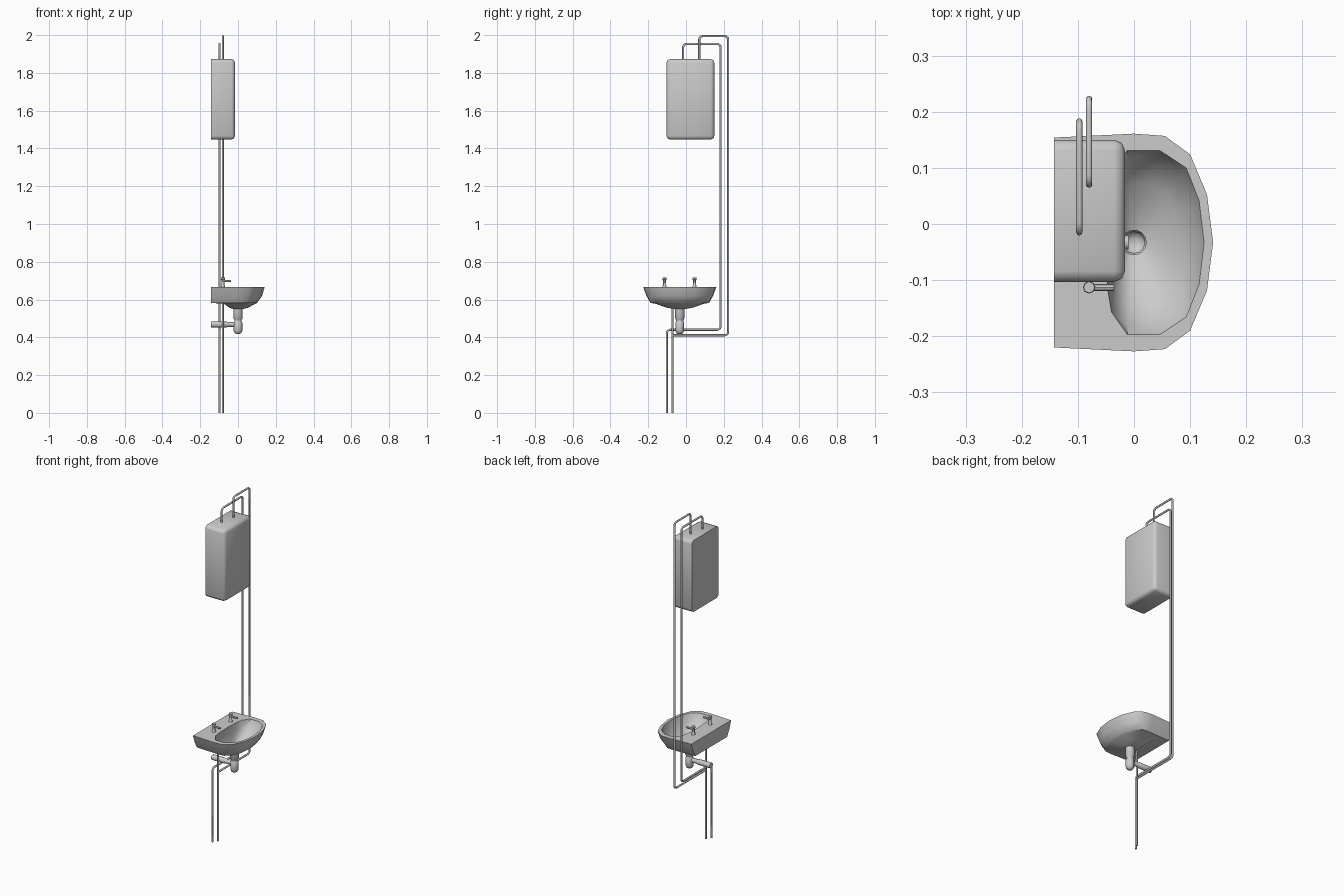
import bpy, bmesh, math
from mathutils import Vector, Matrix

if "Cube" in bpy.data.objects:
    bpy.data.objects.remove(bpy.data.objects["Cube"])

CY = -0.033  # symmetry line of the basin


def finish(bm, name, angle=40):
    bmesh.ops.remove_doubles(bm, verts=bm.verts, dist=1e-5)
    bmesh.ops.recalc_face_normals(bm, faces=bm.faces)
    me = bpy.data.meshes.new(name)
    bm.to_mesh(me)
    bm.free()
    ob = bpy.data.objects.new(name, me)
    bpy.context.collection.objects.link(ob)
    bpy.ops.object.select_all(action='DESELECT')
    ob.select_set(True)
    bpy.context.view_layer.objects.active = ob
    bpy.ops.object.shade_smooth_by_angle(angle=math.radians(angle))
    return ob


def bridge(bm, rings):
    rows = [[bm.verts.new(p) for p in r] for r in rings]
    n = len(rows[0])
    for a, b in zip(rows, rows[1:]):
        for i in range(n):
            j = (i + 1) % n
            bm.faces.new((a[i], a[j], b[j], b[i]))
    return rows


def lathe(name, profile, origin, rot=Matrix(), n=10, cap_start=True):
    # profile of (radius, height) turned around the local z axis
    bm = bmesh.new()
    rows = bridge(bm, [[Vector(origin) + rot @ Vector((r * math.cos(math.tau * k / n),
                  r * math.sin(math.tau * k / n), z)) for k in range(n)] for r, z in profile])
    if cap_start:
        bm.faces.new(rows[0])
    bm.faces.new(rows[-1])
    return finish(bm, name)


def pipe(name, pts, radius=0.0055, bend=0.018):
    # poly path with rounded corners, swept with a round section
    pts = [Vector(p) for p in pts]
    path = [pts[0]]
    for a, b, c in zip(pts, pts[1:], pts[2:]):
        p, q = b + (a - b).normalized() * bend, b + (c - b).normalized() * bend
        for k in range(5):
            t = math.pi / 2 * k / 4
            path.append(p + q - b + (b - q) * math.sin(t) + (b - p) * math.cos(t))
        # arc runs from p to q around the centre p + q - b
        arc = path[-5:]
        if (arc[0] - p).length > (arc[-1] - p).length:
            path[-5:] = arc[::-1]
    path.append(pts[-1])
    cu = bpy.data.curves.new(name, 'CURVE')
    cu.dimensions = '3D'
    cu.bevel_depth = radius
    cu.bevel_resolution = 2
    cu.use_fill_caps = True
    sp = cu.splines.new('POLY')
    sp.points.add(len(path) - 1)
    for s, p in zip(sp.points, path):
        s.co = (*p, 1)
    ob = bpy.data.objects.new(name, cu)
    bpy.context.collection.objects.link(ob)
    bpy.ops.object.select_all(action='DESELECT')
    ob.select_set(True)
    bpy.context.view_layer.objects.active = ob
    bpy.ops.object.convert(target='MESH')
    bpy.ops.object.shade_smooth_by_angle(angle=math.radians(50))


# Basin: half outlines, mirrored about the symmetry line
outer = [(.141, 0), (.13, .086), (.1, .157), (.055, .19), (0, .194),
         (-.143, .187), (-.143, .083), (-.143, 0)]
inner = [(.125, 0), (.116, .075), (.093, .133), (.046, .164), (-.012, .164),
         (-.04, .124), (-.047, .083), (-.05, 0)]


def ring(half, z, sx=1, sy=1, back=None):
    pts = [(back if back is not None and i > 4 else x * sx, y * sy)
           for i, (x, y) in enumerate(half)]
    pts += [(x, -y) for x, y in pts[-2:0:-1]]
    return [(x, y + CY, z) for x, y in pts]


drain = [(.022 * math.cos(math.pi * k / 7), .022 * math.sin(math.pi * k / 7)) for k in range(8)]
bm = bmesh.new()
bridge(bm, [
    ring(drain, .549),
    ring(outer, .557, .38, .36, -.045),
    ring(outer, .578, .66, .66, -.075),
    ring(outer, .582, .71, .80, -.143),
    ring(outer, .62, .91, .91, -.143),
    ring(outer, .667),
    ring(inner, .667),
    ring(inner, .63, .91, .91),
    ring(inner, .585, .66, .64),
    ring(drain, .556),
])
finish(bm, "basin", 45)

# Bottle trap and outlet to the wall
lathe("trap", [(.025, .556), (.025, .50), (.019, .493), (.019, .484), (.023, .478),
               (.023, .435), (.017, .422), (.008, .417)], (0, CY, 0), n=12, cap_start=False)
RX = Matrix.Rotation(math.pi / 2, 3, 'Y')
lathe("trap_outlet", [(.016, -.143), (.016, -.06), (.013, -.055), (.013, -.01)],
      (0, CY, .468), RX)

# Two taps
for label, y in (("left", -.113), ("right", .045)):
    lathe(label + "_tap_body", [(.011, .665), (.011, .672), (.008, .676), (.008, .703),
                                (.011, .705), (.010, .716)], (-.08, y, 0), n=8)
    lathe(label + "_tap_spout", [(.006, -.08), (.006, -.036)], (0, y, .698), RX, n=8)

# Water heater: box bevelled everywhere except against the wall
bm = bmesh.new()
bmesh.ops.create_cube(bm, size=1)
for v in bm.verts:
    v.co = Vector((-.0795, .0235, 1.66)) + Vector((v.co.x * .127, v.co.y * .253, v.co.z * .426))
edges = [e for e in bm.edges if max(v.co.x for v in e.verts) > -.1]
bmesh.ops.bevel(bm, geom=edges, offset=.019, segments=2, profile=.5, affect='EDGES')
finish(bm, "water_heater", 50)

# Supply pipes
A, B = -.0975, -.08
pipe("hot_pipe", [(A, -.015, 1.86), (A, -.015, 1.953), (A, .183, 1.953), (A, .183, .44),
                  (A, -.101, .44), (A, -.101, 0)])
pipe("cold_pipe", [(B, .070, 1.86), (B, .070, 1.9945), (B, .223, 1.9945), (B, .223, .411),
                   (B, -.072, .411)])
pipe("cold_riser", [(B, -.072, 0), (B, -.072, .585)])
